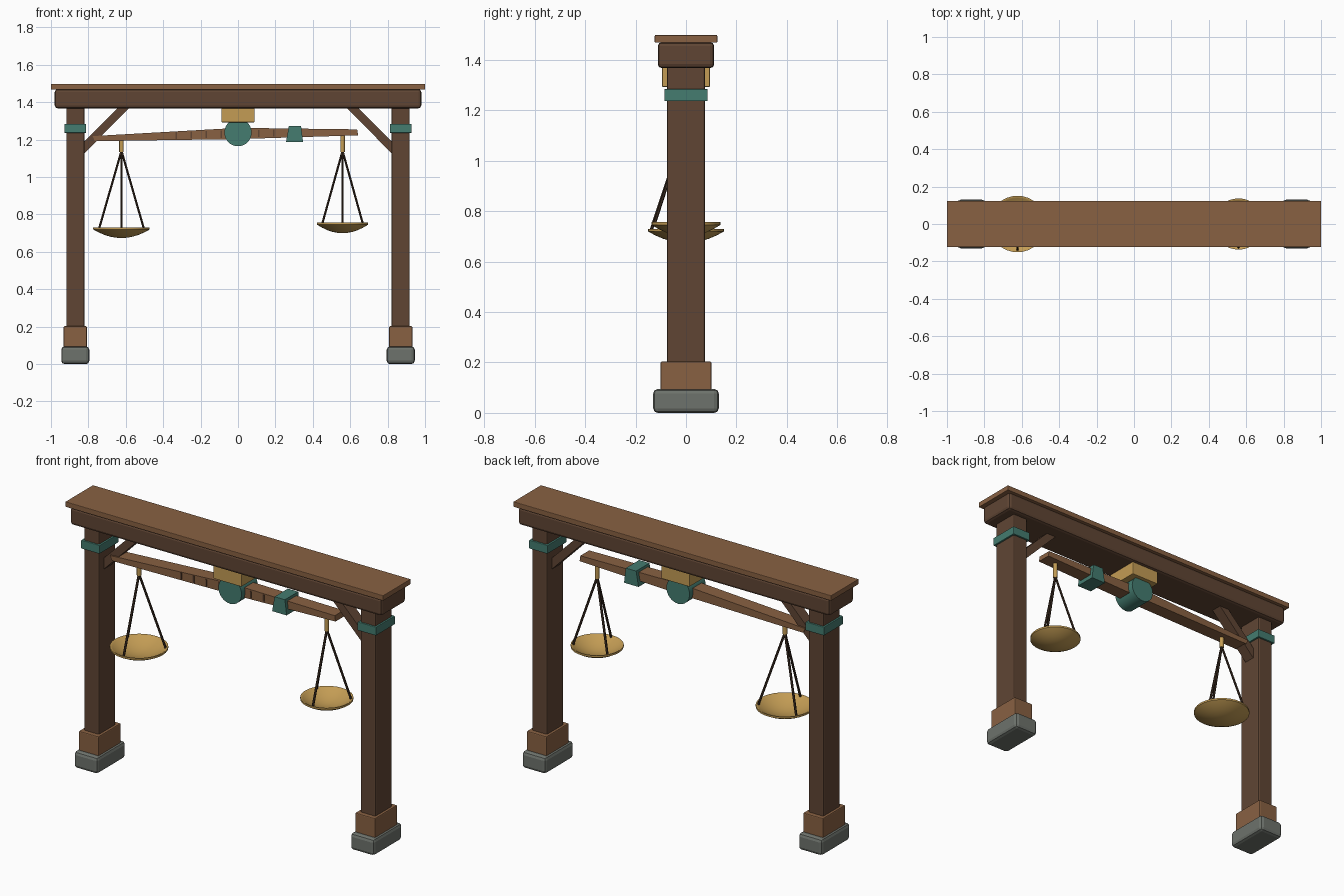
import bpy
import bmesh
from math import cos, sin, pi, radians
from mathutils import Vector

cube = bpy.data.objects.get("Cube")
if cube:
    bpy.data.objects.remove(cube, do_unlink=True)


def material(name, rgb):
    m = bpy.data.materials.new(name)
    m.use_nodes = True
    m.diffuse_color = (*rgb, 1)
    m.node_tree.nodes["Principled BSDF"].inputs["Base Color"].default_value = (*rgb, 1)
    return m


DARK = material("dark timber", (0.117, 0.06, 0.034))
LIGHT = material("light timber", (0.25, 0.12, 0.055))
TEAL = material("teal paint", (0.058, 0.2, 0.16))
BRASS = material("brass", (0.55, 0.335, 0.09))
STONE = material("grey stone", (0.155, 0.17, 0.15))
ROPE = material("dark cord", (0.045, 0.025, 0.015))


def add(name, bm, mat, bevel=0, smooth=False):
    """Turn a bmesh into a named object with optional bevel and smoothing."""
    bmesh.ops.recalc_face_normals(bm, faces=bm.faces)
    me = bpy.data.meshes.new(name)
    bm.to_mesh(me)
    bm.free()
    me.materials.append(mat)
    ob = bpy.data.objects.new(name, me)
    bpy.context.collection.objects.link(ob)
    if bevel:
        mod = ob.modifiers.new("bevel", "BEVEL")
        mod.width, mod.segments = bevel, 2
    if smooth:
        bpy.ops.object.select_all(action="DESELECT")
        ob.select_set(True)
        bpy.context.view_layer.objects.active = ob
        bpy.ops.object.shade_smooth_by_angle(angle=radians(40))
    return ob


def box(name, x, half_x, half_y, z0, z1, mat, bevel=0):
    bm = bmesh.new()
    bmesh.ops.create_cube(bm, size=1)
    for v in bm.verts:
        v.co = (x + v.co.x * 2 * half_x, v.co.y * 2 * half_y,
                z0 + (v.co.z + 0.5) * (z1 - z0))
    return add(name, bm, mat, bevel)


def prism(name, outline, half_y, mat):
    """Extrude an x-z outline along y."""
    bm = bmesh.new()
    face = bm.faces.new([bm.verts.new((x, -half_y, z)) for x, z in outline])
    ext = bmesh.ops.extrude_face_region(bm, geom=[face])
    verts = [g for g in ext["geom"] if isinstance(g, bmesh.types.BMVert)]
    bmesh.ops.translate(bm, verts=verts, vec=(0, 2 * half_y, 0))
    return add(name, bm, mat)


def rod(name, a, b, radius, sides, mat):
    a, b = Vector(a), Vector(b)
    bm = bmesh.new()
    bmesh.ops.create_cone(bm, cap_ends=True, segments=sides, radius1=radius,
                          radius2=radius, depth=(b - a).length)
    turn = (b - a).to_track_quat("Z", "Y").to_matrix().to_4x4()
    bmesh.ops.transform(bm, matrix=turn, verts=bm.verts)
    bmesh.ops.translate(bm, verts=bm.verts, vec=(a + b) / 2)
    return add(name, bm, mat, smooth=True)


def bowl(name, x, radius, rim_z, depth, mat):
    """Lathe a shallow dish with a thin wall."""
    steps = [1, 0.95, 0.8, 0.6, 0.4, 0.2, 0]
    bottom = rim_z - depth
    outer = [(radius * t, bottom + (depth - 0.01) * t * t) for t in steps]
    inner = [(0.96 * radius * t, bottom + 0.01 + (depth - 0.01) * t * t) for t in steps]
    profile = outer[::-1] + [(radius, rim_z)] + inner
    bm = bmesh.new()
    verts = [bm.verts.new((r, 0, z)) for r, z in profile]
    edges = [bm.edges.new(pair) for pair in zip(verts, verts[1:])]
    bmesh.ops.spin(bm, geom=verts + edges, cent=(0, 0, 0), axis=(0, 0, 1),
                   angle=2 * pi, steps=32, use_duplicate=False)
    bmesh.ops.remove_doubles(bm, verts=bm.verts, dist=0.0005)
    bmesh.ops.translate(bm, verts=bm.verts, vec=(x, 0, 0))
    return add(name, bm, mat, smooth=True)


# Posts with footings, bands and diagonal braces
for side, s in (("right", -1), ("left", 1)):
    x = s * 0.87
    box(side + "_footing", x, 0.075, 0.13, 0, 0.095, STONE, 0.018)
    box(side + "_plinth", x, 0.062, 0.101, 0.09, 0.203, LIGHT, 0.005)
    box(side + "_post", x, 0.048, 0.076, 0.19, 1.38, DARK, 0.008)
    box(side + "_band", x, 0.058, 0.086, 1.236, 1.284, TEAL, 0.003)
    prism(side + "_brace", [(s * 0.82, 1.128), (s * 0.575, 1.377),
                            (s * 0.635, 1.377), (s * 0.85, 1.162)], 0.032, DARK)

# Lintel and cap board
box("lintel", 0, 0.98, 0.112, 1.367, 1.47, DARK, 0.016)
box("cap_board", 0, 1.0, 0.124, 1.468, 1.498, LIGHT, 0.003)

# Pivot block and drum
box("pivot_block", 0, 0.088, 0.095, 1.293, 1.37, BRASS, 0.003)
rod("pivot_drum", (0, -0.072, 1.238), (0, 0.072, 1.238), 0.073, 32, TEAL)

# Tilted, tapered balance beam
prism("balance_beam", [(-0.765, 1.192), (0, 1.203), (0.642, 1.223),
                       (0.637, 1.255), (0, 1.263), (-0.778, 1.219)], 0.04, LIGHT)

# Graduation marks on the front of the beam
for i, x in enumerate((-0.33, -0.25, -0.17, -0.09, 0.11, 0.19)):
    mark = box("beam_mark_%d" % (i + 1), x, 0.004, 0.004,
               1.212 + 0.024 * x, 1.25 + 0.024 * x, DARK)
    mark.location.y = -0.04

# Sliding counterweight
prism("sliding_weight", [(0.257, 1.187), (0.348, 1.187),
                         (0.337, 1.273), (0.272, 1.273)], 0.06, TEAL)

# Hanging pans: hook, three cords and dish
for side, x, radius, rim, hook_top in (("right", -0.623, 0.151, 0.73, 1.2),
                                       ("left", 0.559, 0.137, 0.756, 1.228)):
    rod(side + "_hook", (x, 0, 1.133), (x, 0, hook_top), 0.012, 12, BRASS)
    for i in range(3):
        a = radians(-90 + 120 * i)
        r = radius * 0.92
        rod("%s_cord_%d" % (side, i + 1), (x, 0, 1.14),
            (x + r * cos(a), r * sin(a), rim - 0.008), 0.0065, 6, ROPE)
    bowl(side + "_pan", x, radius, rim, 0.056, BRASS)
